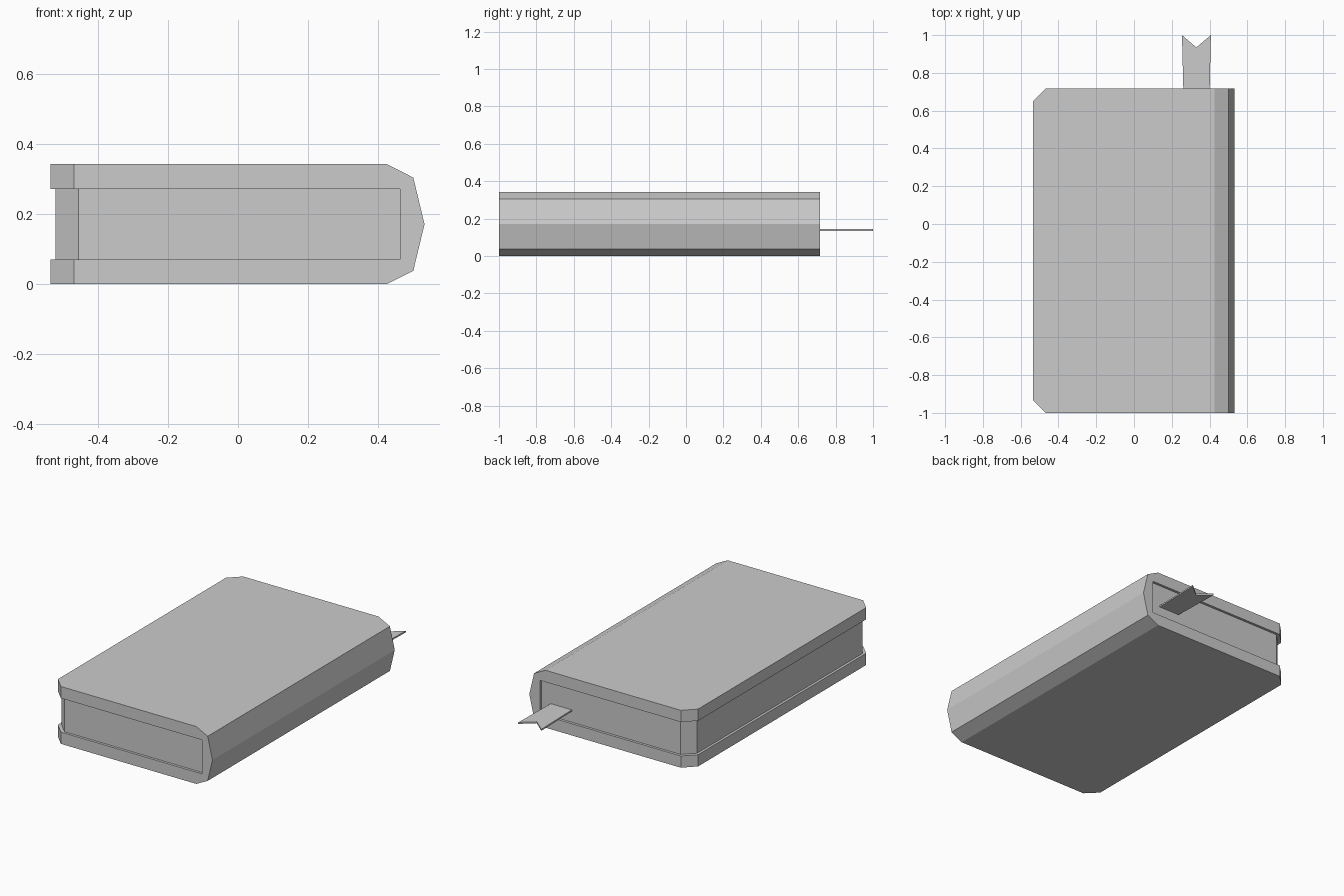
import bpy
import bmesh
from mathutils import Vector

old = bpy.data.objects.get("Cube")
if old:
    bpy.data.objects.remove(old, do_unlink=True)

grey = bpy.data.materials.new("plain grey")
grey.use_nodes = True
grey.diffuse_color = (0.6, 0.6, 0.6, 1)
grey.node_tree.nodes["Principled BSDF"].inputs["Base Color"].default_value = (0.6, 0.6, 0.6, 1)


def prism(name, outline, sweep, chamfer=0):
    """Extrude a flat outline; optionally cut the upright corners at its low x side."""
    bm = bmesh.new()
    face = bm.faces.new([bm.verts.new(p) for p in outline])
    moved = bmesh.ops.extrude_face_region(bm, geom=[face])["geom"]
    bmesh.ops.translate(bm, vec=Vector(sweep),
                        verts=[g for g in moved if isinstance(g, bmesh.types.BMVert)])
    bmesh.ops.recalc_face_normals(bm, faces=bm.faces)
    if chamfer:
        low = min(v.co.x for v in bm.verts)
        corners = [e for e in bm.edges
                   if all(abs(v.co.x - low) < 1e-4 for v in e.verts)
                   and abs(e.verts[0].co.y - e.verts[1].co.y) < 1e-4]
        bmesh.ops.bevel(bm, geom=corners, offset=chamfer, segments=1,
                        affect='EDGES', clamp_overlap=False)
    mesh = bpy.data.meshes.new(name)
    bm.to_mesh(mesh)
    bm.free()
    mesh.materials.append(grey)
    obj = bpy.data.objects.new(name, mesh)
    bpy.context.collection.objects.link(obj)
    return obj


FRONT, BACK = -1.0, 0.717
HEIGHT, MID = 0.342, 0.171
EDGE, HINGE = -0.535, 0.462
BOARD = 0.07

# Cover: two boards joined by a faceted spine, one C-shaped section
half = [(HINGE, BOARD), (EDGE, BOARD), (EDGE, 0), (0.425, 0), (0.5, 0.038)]
section = half + [(0.532, MID)] + [(x, HEIGHT - z) for x, z in reversed(half)]
prism("cover", [(x, FRONT, z) for x, z in section], (0, BACK - FRONT, 0), 0.067)

# Page block, set in slightly from the cover edges
inset = 0.015
low, high = FRONT + inset, BACK - inset
pages = [(EDGE + inset, low), (HINGE, low), (HINGE, high), (EDGE + inset, high)]
prism("pages", [(x, y, BOARD) for x, y in pages], (0, 0, HEIGHT - 2 * BOARD), 0.065)

# Ribbon bookmark with a notched, flared tail
ribbon = [(0.264, 0.6), (0.398, 0.6), (0.407, 1), (0.33, 0.935), (0.254, 1)]
prism("bookmark", [(x, y, 0.135) for x, y in ribbon], (0, 0, 0.009))
